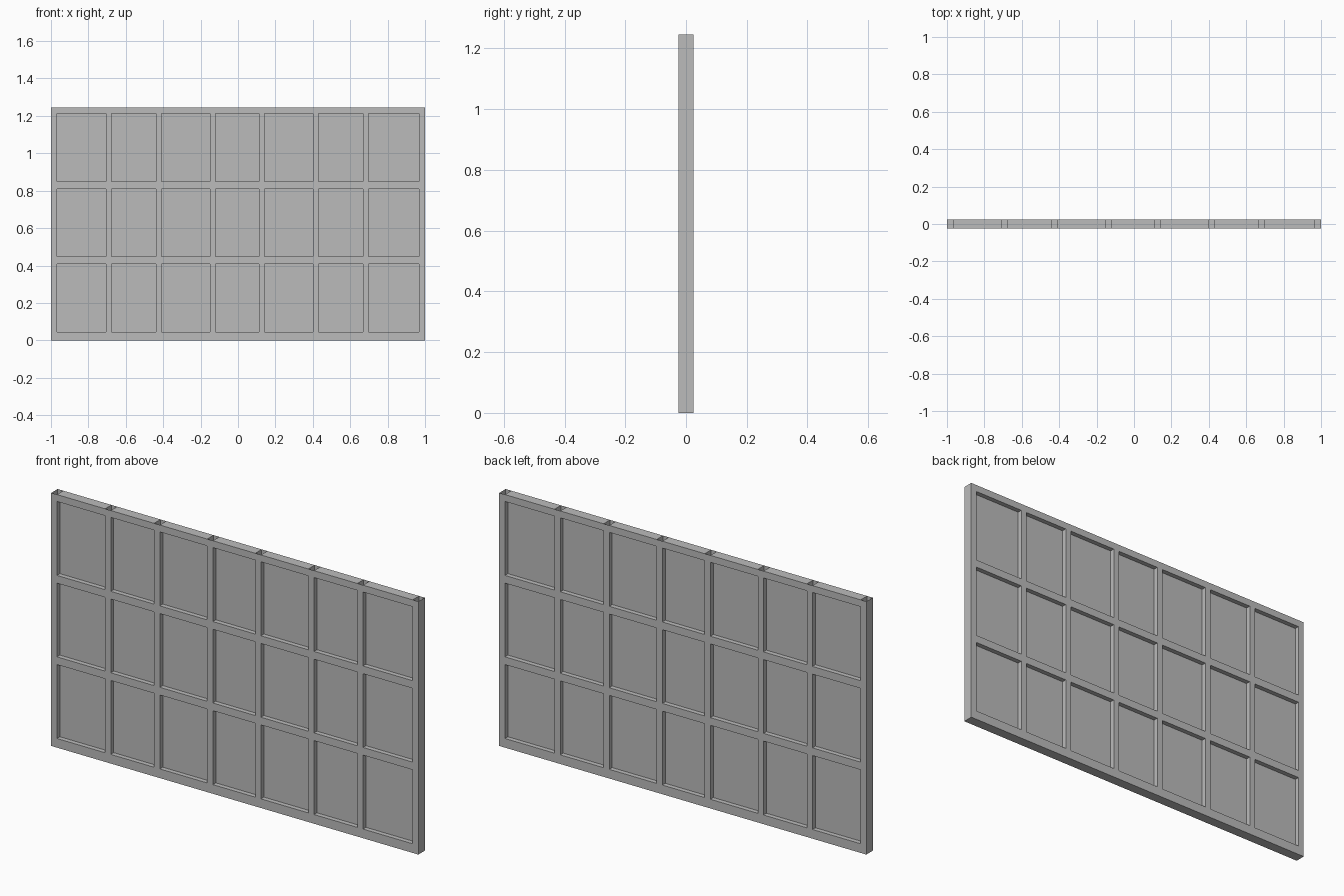
import bpy
import bmesh

cube = bpy.data.objects.get("Cube")
if cube:
    bpy.data.objects.remove(cube, do_unlink=True)

HEIGHT = 1.246
DEPTH = 0.05
POST = 0.031
PANE = 0.004

grey = bpy.data.materials.new("mid_grey")
grey.use_nodes = True
colour = (0.5, 0.5, 0.5, 1)
grey.diffuse_color = colour
grey.node_tree.nodes["Principled BSDF"].inputs["Base Color"].default_value = colour


def box(name, x, z, depth, open_sides=()):
    """Box over the x and z ranges, centred on y = 0, without the faces
    that point along the open_sides directions."""
    bm = bmesh.new()
    bmesh.ops.create_cube(bm, size=1)
    for v in bm.verts:
        v.co.x = x[0] if v.co.x < 0 else x[1]
        v.co.y *= depth
        v.co.z = z[0] if v.co.z < 0 else z[1]
    bm.normal_update()
    gone = [f for f in bm.faces
            if any(f.normal.dot(d) > 0.9 for d in open_sides)]
    bmesh.ops.delete(bm, geom=gone, context='FACES_ONLY')
    mesh = bpy.data.meshes.new(name)
    bm.to_mesh(mesh)
    bm.free()
    mesh.materials.append(grey)
    obj = bpy.data.objects.new(name, mesh)
    bpy.context.collection.objects.link(obj)
    return obj


UP, LEFT, RIGHT = (0, 0, 1), (1, 0, 0), (-1, 0, 0)

# Upright posts, hollow and open at the top
inner = [-0.691, -0.424, -0.135, 0.127, 0.416, 0.683]
centres = [-1 + POST / 2] + inner + [1 - POST / 2]
posts = [(c - POST / 2, c + POST / 2) for c in centres]
for i, span in enumerate(posts):
    box(f"post_{i + 1}", span, (0, HEIGHT), DEPTH, [UP])

# Rails and recessed panes in each bay between two posts
rails = [(0, 0.045), (0.409, 0.447), (0.81, 0.848), (1.212, HEIGHT)]
for i, (a, b) in enumerate(zip(posts, posts[1:])):
    bay = (a[1], b[0])
    for j, span in enumerate(rails):
        box(f"rail_{i + 1}_{j + 1}", bay, span, DEPTH, [LEFT, RIGHT])
    for j, (low, high) in enumerate(zip(rails, rails[1:])):
        box(f"pane_{i + 1}_{j + 1}", bay, (low[1], high[0]), PANE, [LEFT, RIGHT])
